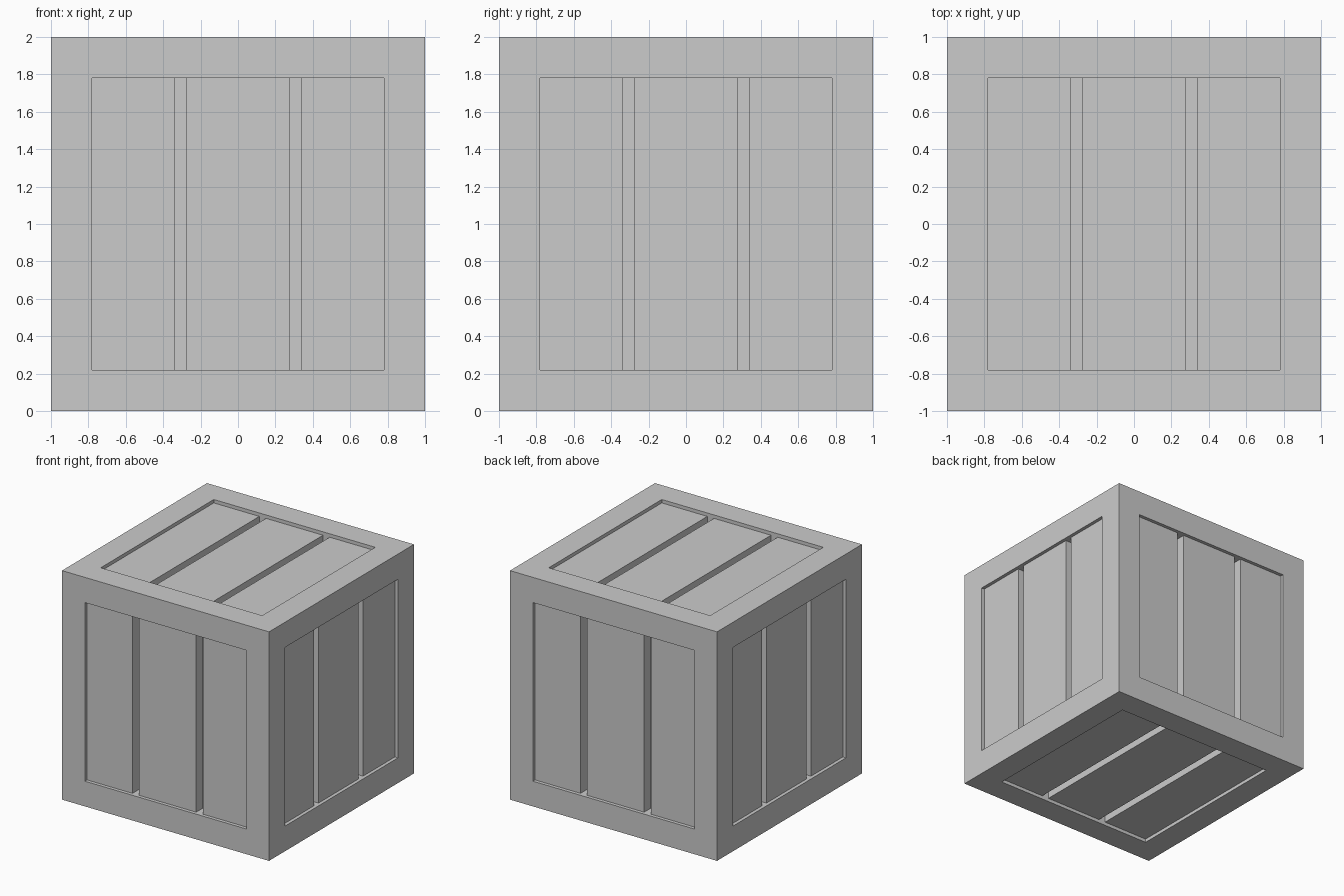
import bpy, bmesh
from math import pi
from mathutils import Matrix

if "Cube" in bpy.data.objects:
    bpy.data.objects.remove(bpy.data.objects["Cube"])

HALF = 1.0         # half size of the crate
BORDER = 0.22      # width of the frame border
FLOOR = 0.12       # depth of the groove floors
RECESS = 0.03      # how far the planks sit below the frame
PLANKS = [("left", -0.78, -0.34), ("middle", -0.275, 0.275), ("right", 0.34, 0.78)]
LIFT = Matrix.Translation((0, 0, HALF))


def add_object(name, bm):
    bmesh.ops.recalc_face_normals(bm, faces=bm.faces)
    mesh = bpy.data.meshes.new(name)
    bm.to_mesh(mesh)
    bm.free()
    ob = bpy.data.objects.new(name, mesh)
    bpy.context.collection.objects.link(ob)
    return ob


# Crate frame: a cube with each face inset and sunk to the groove floor
bm = bmesh.new()
bmesh.ops.create_cube(bm, size=2 * HALF)
sides = list(bm.faces)
bmesh.ops.inset_individual(bm, faces=sides, thickness=BORDER, use_even_offset=True)
for face in sides:
    normal = face.normal.copy()
    sunk = bmesh.ops.extrude_discrete_faces(bm, faces=[face])["faces"][0]
    bmesh.ops.translate(bm, verts=sunk.verts, vec=-normal * FLOOR)
bm.transform(LIFT)
add_object("crate_frame", bm)

# Planks: three slats fill each opening, upright on the walls, front to back on lid and base
upright = Matrix.Rotation(pi / 2, 4, 'X')
turns = {
    "top": Matrix.Identity(4),
    "bottom": Matrix.Rotation(pi, 4, 'Y'),
    "front": upright,
    "right": Matrix.Rotation(pi / 2, 4, 'Z') @ upright,
    "back": Matrix.Rotation(pi, 4, 'Z') @ upright,
    "left": Matrix.Rotation(-pi / 2, 4, 'Z') @ upright,
}
length = 2 * (HALF - BORDER)
thick = FLOOR - RECESS
for side, turn in turns.items():
    for label, x0, x1 in PLANKS:
        bm = bmesh.new()
        bmesh.ops.create_cube(bm, size=1)
        bmesh.ops.scale(bm, verts=bm.verts, vec=(x1 - x0, length, thick))
        bmesh.ops.translate(bm, verts=bm.verts,
                            vec=((x0 + x1) / 2, 0, HALF - RECESS - thick / 2))
        bm.transform(LIFT @ turn)
        add_object(f"{side}_{label}_plank", bm)
